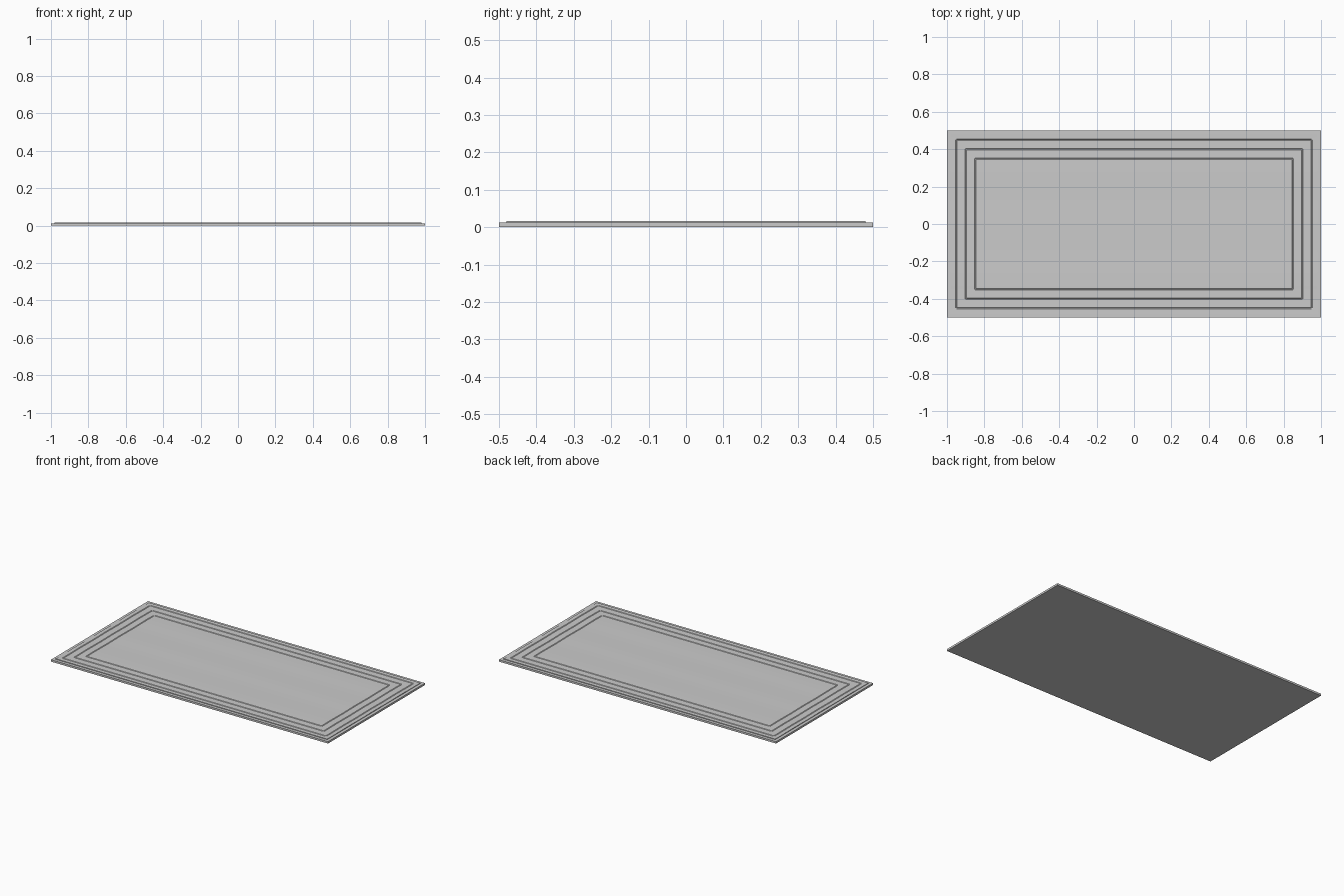
import bpy, bmesh, math

if "Cube" in bpy.data.objects:
    bpy.data.objects.remove(bpy.data.objects["Cube"])

HX, HY = 1.0, 0.5
GROOVES = (0.05, 0.10, 0.15)   # carved border lines, measured in from the edge
GW = 0.004                     # half width of a carved line


def finish(bm, name, smooth=False):
    bmesh.ops.recalc_face_normals(bm, faces=bm.faces)
    me = bpy.data.meshes.new(name)
    bm.to_mesh(me)
    bm.free()
    ob = bpy.data.objects.new(name, me)
    bpy.context.collection.objects.link(ob)
    if smooth:
        bpy.context.view_layer.objects.active = ob
        ob.select_set(True)
        bpy.ops.object.shade_smooth_by_angle(angle=math.radians(20))
        ob.select_set(False)
    return ob


# flat backing slab of the rug
bm = bmesh.new()
bmesh.ops.create_cube(bm, size=1)
for v in bm.verts:
    v.co = (v.co.x * 2 * HX, v.co.y * 2 * HY, (v.co.z + 0.5) * 0.0125)
finish(bm, "rug_backing")


# pile: gently rippled top with concentric carved border lines
def stops(half):
    vals = {-half + 0.02, half - 0.02}
    for g in GROOVES:
        for d in (-GW, 0, GW):
            vals |= {half - g + d, -half + g + d}
    n = 30
    lim = half - 0.17
    vals |= {-lim + 2 * lim * i / n for i in range(n + 1)}
    return sorted(vals)


def height(x, y):
    inset = min(HX - abs(x), HY - abs(y))
    z = 0.0165 + 0.0006 * math.cos(2 * math.pi * y / 0.27)
    if any(abs(inset - g) < GW * 0.5 for g in GROOVES):
        z -= 0.003
    return z


bm = bmesh.new()
xs, ys = stops(HX), stops(HY)
grid = [[bm.verts.new((x, y, height(x, y))) for y in ys] for x in xs]
for i in range(len(xs) - 1):
    for j in range(len(ys) - 1):
        bm.faces.new((grid[i][j], grid[i + 1][j], grid[i + 1][j + 1], grid[i][j + 1]))

# pile side walls down to the backing
rim = [e for e in bm.edges if e.is_boundary]
ret = bmesh.ops.extrude_edge_only(bm, edges=rim)
for v in ret["geom"]:
    if isinstance(v, bmesh.types.BMVert):
        v.co.z = 0.012
finish(bm, "rug_pile", smooth=True)
